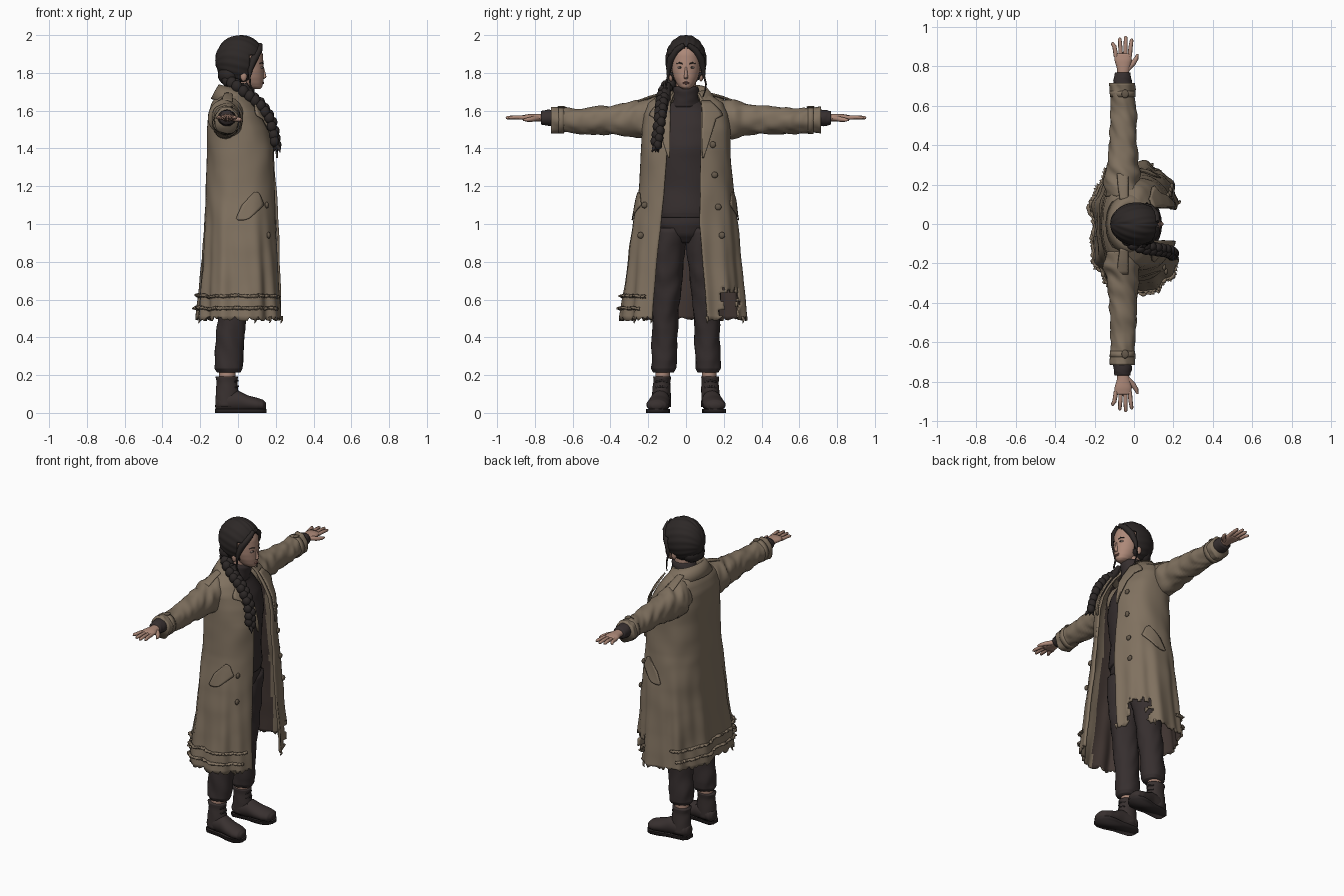
import bpy, bmesh, math, random
from mathutils import Vector, noise

if "Cube" in bpy.data.objects:
    bpy.data.objects.remove(bpy.data.objects["Cube"])
random.seed(4)
PI = math.pi

def mat(name, r, g, b):
    m = bpy.data.materials.new(name)
    m.diffuse_color = (r, g, b, 1)
    m.use_nodes = True
    m.node_tree.nodes["Principled BSDF"].inputs["Base Color"].default_value = m.diffuse_color
    return m

COAT = mat("coat_tan", .215, .165, .115)
LINING = mat("lining_brown", .055, .038, .033)
CLOTH = mat("dark_cloth", .037, .028, .028)
HAIR = mat("hair_black", .026, .021, .02)
SKIN = mat("skin", .42, .25, .19)
BOOT = mat("boot_leather", .04, .03, .029)
SOLE = mat("sole_dark", .028, .022, .022)
LIPS = mat("lips", .3, .14, .115)
WHITE = mat("eye_white", .45, .35, .31)
BUTTON = mat("button_brown", .13, .1, .07)

def add(name, bm, *mats, recalc=True):
    if recalc:
        bmesh.ops.recalc_face_normals(bm, faces=bm.faces)
    for f in bm.faces:
        f.smooth = True
    me = bpy.data.meshes.new(name)
    bm.to_mesh(me)
    bm.free()
    for m in mats:
        me.materials.append(m)
    ob = bpy.data.objects.new(name, me)
    bpy.context.collection.objects.link(ob)
    return ob

def solid(ob, t, off=-1, moff=0):
    s = ob.modifiers.new("thickness", 'SOLIDIFY')
    s.thickness, s.offset, s.material_offset = t, off, moff
    return ob

def lerp_rows(rows, t):
    """Row of numbers at key t, linear between the given rows."""
    if t <= rows[0][0]: return rows[0]
    for a, b in zip(rows, rows[1:]):
        if t <= b[0]:
            f = (t - a[0]) / (b[0] - a[0])
            return tuple(p + (q - p) * f for p, q in zip(a, b))
    return rows[-1]

def grid(bm, pts, wrap):
    vs = [[bm.verts.new(p) for p in row] for row in pts]
    n = len(vs[0])
    for a, b in zip(vs, vs[1:]):
        for j in range(n if wrap else n - 1):
            k = (j + 1) % n
            bm.faces.new((a[j], a[k], b[k], b[j]))
    return vs

def tube(name, m, rows, axis='Z', n=24, k=4, wr=0.0, freq=18):
    """Loft of ellipses; row = (position, centre1, centre2, radius1, radius2)."""
    rows = sorted(rows)
    pts = []
    keys = [a[0] + (b[0] - a[0]) * i / k for a, b in zip(rows, rows[1:]) for i in range(k)] + [rows[-1][0]]
    for t in keys:
        t, c1, c2, r1, r2 = lerp_rows(rows, t)
        ring = []
        for j in range(n):
            a = 2 * PI * j / n
            ca, sa = math.cos(a), math.sin(a)
            w = 1 + wr * noise.noise(Vector((t * freq + ca * 1.5, ca * 1.2, sa * 1.2 + c2)))
            p, q = c1 + r1 * ca * w, c2 + r2 * sa * w
            ring.append({'Z': (p, q, t), 'Y': (p, t, q), 'X': (t, p, q)}[axis])
        pts.append(ring)
    bm = bmesh.new()
    vs = grid(bm, pts, True)
    bm.faces.new(vs[0]); bm.faces.new(vs[-1])
    return add(name, bm, m)

def ball(name, m, c, r, seg=16):
    bm = bmesh.new()
    bmesh.ops.create_uvsphere(bm, u_segments=seg, v_segments=seg // 2 + 2, radius=1)
    for v in bm.verts:
        v.co = Vector([c[i] + v.co[i] * r[i] for i in range(3)])
    return add(name, bm, m)

def strand(name, m, pts, radii):
    cu = bpy.data.curves.new(name, 'CURVE')
    cu.dimensions, cu.bevel_depth, cu.bevel_resolution, cu.use_fill_caps = '3D', 1, 2, True
    sp = cu.splines.new('POLY')
    sp.points.add(len(pts) - 1)
    for p, co, r in zip(sp.points, pts, radii):
        p.co, p.radius = (*co, 1), r
    tmp = bpy.data.objects.new(name + "_path", cu)
    bpy.context.collection.objects.link(tmp)
    bpy.context.view_layer.update()
    me = bpy.data.meshes.new_from_object(tmp.evaluated_get(bpy.context.evaluated_depsgraph_get()))
    bpy.data.objects.remove(tmp)
    bm = bmesh.new(); bm.from_mesh(me)
    return add(name, bm, m)

# ---- coat surface: z, back x, front x, half width, opening at -y, opening at +y
ROWS = [(.50, -.215, .243, .33, .16, .135), (.62, -.205, .235, .318, .155, .12), (.8, -.192, .225, .3, .145, .1),
        (1.0, -.178, .213, .28, .13, .075), (1.2, -.168, .205, .248, .115, .075), (1.4, -.165, .195, .236, .1, .08),
        (1.5, -.165, .172, .232, .1, .08), (1.58, -.158, .13, .225, .09, .08), (1.64, -.14, .09, .2, .08, .08),
        (1.68, -.115, .06, .14, .07, .07), (1.70, -.1, .05, .1, .06, .06)]
E = 2.5
def spow(v, e): return math.copysign(abs(v) ** e, v)
def surf(th, z, off=0.0):
    _, xb, xf, hw, _, _ = lerp_rows(ROWS, z)
    low = max(0, min(1, (1.15 - z) / .65))
    off += low * (.010 * math.sin(9 * th + 1) + .006 * math.sin(17 * th + 4 * z))
    off += .006 * noise.noise(Vector((th * 2, z * 7, 3)))
    x = (xb + xf) / 2 + ((xf - xb) / 2 + off) * spow(math.cos(th), 2 / E)
    return Vector((x, -.018 * low + (hw + off) * spow(math.sin(th), 2 / E), z))
def th_y(y, z):                      # front angle for a given y
    return math.asin(spow(max(-.97, min(.97, y / lerp_rows(ROWS, z)[3])), E / 2))
def th_x(x, z, s):                   # side angle for a given x
    _, xb, xf, *_ = lerp_rows(ROWS, z)
    return s * math.acos(spow((2 * x - xb - xf) / (xf - xb), E / 2))

NC, NR = 120, 80
pts = []
for i in range(NR + 1):
    z = .5 + 1.2 * i / NR
    row = lerp_rows(ROWS, z)
    a, b = th_y(row[5], z), 2 * PI + th_y(-row[4], z)
    ring = []
    for j in range(NC + 1):
        p = surf(a + (b - a) * j / NC, z)
        if i == 0: p.z += random.uniform(-.014, .012)
        ring.append(p)
    pts.append(ring)
bm = bmesh.new()
grid(bm, pts, False)
for f in bm.faces:                   # front panels are faced in coat cloth, the back is lined
    f.material_index = 2 if f.calc_center_median().x > .04 else 0
torn = [f for f in bm.faces if (c := f.calc_center_median()).x > .0 and c.z < .645 + .04 * noise.noise(c * 40)
        and .19 < c.y + .03 * noise.noise(c * 33) < .285]
bmesh.ops.delete(bm, geom=torn, context='FACES')
solid(add("coat_body", bm, COAT, LINING, COAT, COAT, recalc=False), .012, -1, 1)

# frayed bands and hanging threads at the hem
for zb, a0, a1 in ((.62, 112, 328), (.555, 120, 322)):
    rows = [[], [], [], []]
    for j in range(150):
        th = math.radians(a0 + (a1 - a0) * j / 149)
        dz, o = .008 * noise.noise(Vector((th * 4, zb, 0))), random.uniform(.002, .02)
        for k, (h, f) in enumerate(((.005, .1), (.002, 1), (-.002, 1), (-.008, .1))):
            p = surf(th, zb, .002 + o * f)
            p.z += dz + h + random.uniform(-.003, .003)
            rows[k].append(p)
    bm = bmesh.new()
    grid(bm, rows, False)
    solid(add("frayed_band", bm, COAT, recalc=False), .003)
for d in (18, 75, 205, 310):
    th = math.radians(d)
    p = surf(th, .51)
    strand("hem_thread", COAT, [p, p + Vector((.004, .006, -.02)), p + Vector((-.003, .002, -.035))], (.009, .006, .002))

def patch(name, rows, fn, off=.012, t=.009, m=COAT):
    """Flap on the coat; row = (z, from, to), fn turns (value, z) into an angle."""
    z0, z1 = rows[0][0], rows[-1][0]
    pts = []
    for i in range(17):
        z, a, b = lerp_rows(rows, z0 + (z1 - z0) * i / 16)
        pts.append([surf(fn(a + (b - a) * j / 6, z), z, off) for j in range(7)])
    bm = bmesh.new()
    grid(bm, pts, False)
    solid(add(name, bm, m), t, 0)

for s in (1, -1):
    # lapels, pockets, buttons, epaulettes
    patch("lapel", [(1.35, .08, .088), (1.56, .078, .15), (1.567, .078, .185), (1.6, .078, .172), (1.65, .075, .12)],
          lambda v, z: th_y(s * v, z), .016)
    patch("pocket_welt", [(1.02, .0, .03), (1.03, -.01, .06), (1.1, .02, .135), (1.16, .075, .11), (1.17, .085, .095)],
          lambda v, z: th_x(v, z, s), .006, .006)
    for y, z in (((.14, 1.42), (.15, 1.26), (.17, 1.09), (.19, .94)) if s > 0 else ((-.215, 1.1), (-.23, .94))):
        p = surf(th_y(y, z), z, .004)
        ball("button", BUTTON, p, (.01, .017, .017))
    tube("epaulette", COAT, [(s * .12, -.05, 1.69, .022, .008), (s * .19, -.055, 1.672, .027, .008),
                             (s * .255, -.058, 1.648, .029, .008)], 'Y', 12)

    # sleeves with creases, cuff straps and inner cuffs
    tube("sleeve", COAT, [(s * .14, -.055, 1.565, .085, .105), (s * .22, -.06, 1.555, .092, .105), (s * .3, -.058, 1.552, .08, .09),
                          (s * .42, -.055, 1.55, .07, .074), (s * .55, -.055, 1.547, .066, .068),
                          (s * .63, -.058, 1.549, .06, .066), (s * .715, -.06, 1.55, .064, .07)], 'Y', 32, 8, .16, 20)
    tube("cuff_strap", COAT, [(s * .645, -.058, 1.549, .064, .07), (s * .675, -.059, 1.55, .066, .072)], 'Y', 28, 2, .05)
    ball("cuff_buckle", BUTTON, (-.045, s * .66, 1.619), (.018, .022, .007))
    tube("inner_cuff", CLOTH, [(s * .69, -.058, 1.56, .05, .046), (s * .74, -.058, 1.562, .046, .042),
                               (s * .768, -.057, 1.562, .04, .035)], 'Y', 20, 4, .1, 60)
    # hands, palm down
    tube("palm", SKIN, [(s * .75, -.056, 1.562, .028, .021), (s * .79, -.054, 1.563, .033, .02),
                        (s * .83, -.055, 1.564, .044, .018), (s * .865, -.056, 1.563, .042, .013)], 'Y', 16)
    for x0, x1, tip in ((-.091, -.108, .922), (-.067, -.072, .945), (-.044, -.042, .954), (-.022, -.012, .94)):
        strand("finger", SKIN, [(x0, s * .85, 1.563), ((x0 + x1) / 2, s * .9, 1.565), (x1, s * (tip - .008), 1.563), (x1, s * tip, 1.562)],
               (.0115, .0105, .009, .004))
    strand("thumb", SKIN, [(-.035, s * .785, 1.56), (-.005, s * .815, 1.555), (.012, s * .84, 1.552), (.018, s * .862, 1.551)],
           (.015, .014, .011, .005))

    # legs, ankles and boots
    tube("trouser_leg", CLOTH, [(.215, -.048, s * .118, .062, .055), (.235, -.05, s * .118, .075, .066), (.28, -.047, s * .115, .077, .067),
                                (.42, -.04, s * .112, .076, .066), (.55, -.025, s * .108, .08, .07), (.75, -.01, s * .1, .092, .084),
                                (.98, .0, s * .085, .11, .095)], 'Z', 28, 8, .12, 12)
    tube("ankle", SKIN, [(.15, -.058, s * .125, .042, .038), (.24, -.055, s * .122, .044, .04)])
    tube("boot_shaft", BOOT, [(.03, -.06, s * .132, .06, .052), (.1, -.057, s * .13, .06, .05), (.16, -.058, s * .128, .055, .045),
                              (.193, -.06, s * .127, .06, .048)], 'Z', 24, 4, .06)
    tube("boot_foot", BOOT, [(-.118, s * .128, .05, .025, .03), (-.1, s * .129, .05, .045, .042), (-.05, s * .132, .06, .052, .055),
                             (0, s * .137, .062, .052, .056), (.05, s * .144, .05, .058, .043), (.1, s * .15, .043, .06, .037),
                             (.132, s * .154, .04, .05, .03), (.148, s * .156, .038, .025, .016)], 'X', 24)
    bm = bmesh.new()                                   # sole outline
    out = [(-.122, .025), (-.1, .046), (0, .048), (.06, .06), (.11, .06), (.14, .042), (.152, .018)]
    ring = [(x, w) for x, w in out] + [(x, -w) for x, w in reversed(out)]
    yc = lambda x: s * (.13 + (x + .12) * .1)
    grid(bm, [[(x, yc(x) + w, z) for x, w in ring] for z in (0, .02)], True)
    bmesh.ops.contextual_create(bm, geom=[e for e in bm.edges if all(v.co.z < .01 for v in e.verts)])
    add("boot_sole", bm, SOLE)
    for z, x in ((.1, .006), (.135, -.003), (.165, -.005)):
        strand("boot_lace", SOLE, [(x - .012, s * .13 - .03, z), (x + .004, s * .13, z + .006), (x - .012, s * .13 + .03, z)], (.005,) * 3)

    # facial features and loose locks
    ball("eye", WHITE, (.122, s * .032, 1.828), (.011, .014, .006))
    ball("iris", HAIR, (.128, s * .031, 1.829), (.006, .006, .006))
    strand("eyebrow", HAIR, [(.134, s * .018, 1.848), (.129, s * .034, 1.854), (.114, s * .05, 1.849)], (.003, .0035, .002))
    ball("ear", SKIN, (.03, s * .08, 1.785), (.018, .013, .03))
    strand("face_lock", HAIR, [(.118, s * .01, 1.95), (.112, s * .05, 1.92), (.083, s * .081, 1.87), (.066, s * .092, 1.82), (.06, s * .096, 1.77)],
           (.012, .018, .021, .014, .005))
    strand("loose_wisp", HAIR, [(.06, s * .094, 1.79), (.065, s * .106, 1.74), (.07, s * .1, 1.7), (.075, s * .088, 1.67)],
           (.006, .005, .004, .002))

# coat collar folded round the neck
prof = [(.085, 1.66), (.09, 1.722), (.102, 1.735), (.125, 1.7), (.15, 1.662)]
bm = bmesh.new()
grid(bm, [[(-.02 + r * .8 * math.cos(a), r * 1.1 * math.sin(a), z - .02 * (1 + math.cos(a)))
           for a in (math.radians(38 + 284 * j / 40) for j in range(41))] for r, z in prof], False)
solid(add("coat_collar", bm, COAT), .009, 0)

# sweater with roll neck, and trouser hips
tube("sweater", CLOTH, [(1.035, .0, 0, .125, .17), (1.06, .0, 0, .13, .175), (1.2, .0, 0, .12, .165), (1.4, .005, 0, .135, .18),
                        (1.52, -.01, 0, .12, .18), (1.61, -.02, 0, .085, .13), (1.655, -.01, 0, .07, .08)], 'Z', 32, 5, .05, 12)
tube("roll_neck", CLOTH, [(1.62, -.01, 0, .078, .085), (1.66, .005, 0, .072, .074), (1.71, .015, 0, .072, .07), (1.727, .018, 0, .065, .063)],
     'Z', 28, 4, .06, 40)
tube("hips", CLOTH, [(.9, 0, 0, .06, .06), (.94, 0, 0, .095, .13), (1.0, 0, 0, .118, .17), (1.07, 0, 0, .115, .165)], 'Z', 28, 4, .04)

# head
tube("face", SKIN, [(1.716, .096, 0, .022, .018), (1.726, .084, 0, .044, .036), (1.745, .073, 0, .06, .05), (1.775, .063, 0, .073, .064),
                    (1.81, .058, 0, .078, .073), (1.85, .052, 0, .083, .077), (1.9, .045, 0, .086, .078), (1.95, .035, 0, .075, .066)], 'Z', 32)
tube("neck", SKIN, [(1.68, .012, 0, .055, .055), (1.77, .025, 0, .055, .052)])
tube("nose", SKIN, [(1.768, .132, 0, .006, .008), (1.775, .134, 0, .015, .012), (1.783, .134, 0, .016, .01), (1.83, .128, 0, .009, .006)], 'Z', 14)
ball("upper_lip", LIPS, (.131, 0, 1.75), (.008, .02, .0035))
ball("lower_lip", LIPS, (.13, 0, 1.744), (.008, .016, .0045))

# hair cap with centre parting, cut open round the face
bm = bmesh.new()
bmesh.ops.create_uvsphere(bm, u_segments=80, v_segments=48, radius=1)
for v in bm.verts:
    d = v.co.copy()
    g = 1 + .012 * math.sin(22 * math.atan2(d.z + .3, abs(d.y) + .15) + 5 * d.x) - .02 * math.exp(-(d.y / .05) ** 2) * (d.z > 0)
    v.co = Vector((.012 + .132 * d.x * g, .109 * d.y * g, 1.868 + .133 * d.z * g))
bmesh.ops.delete(bm, geom=[v for v in bm.verts if v.co.x > .065 and v.co.z < 1.935 - .5 * abs(v.co.y)
                           and v.co.x > .065 + .3 * max(0, v.co.z - 1.87)], context='VERTS')
solid(add("hair_cap", bm, HAIR), .012)
ball("nape_hair", HAIR, (-.045, -.01, 1.79), (.062, .082, .06), 20)

# braid drawn over one shoulder
path = [(0, -.05, -.05, 1.76), (.15, -.01, -.095, 1.735), (.3, .05, -.12, 1.69), (.5, .12, -.13, 1.635),
        (.7, .172, -.138, 1.56), (.85, .193, -.148, 1.48), (1, .2, -.158, 1.42)]
for i in range(24):
    t, x, y, z = lerp_rows(path, i / 23)
    k = (1 if i % 2 else -1) * .009
    ball("braid_knot", HAIR, (x + k * .6, y + k, z), (.03 - .005 * t, .028 - .005 * t, .034 - .006 * t), 14)
for dx, dy in ((0, 0), (.012, -.012), (-.012, .01)):
    strand("braid_tail", HAIR, [(.2, -.155, 1.42), (.206 + dx, -.16 + dy, 1.4), (.205 + dx * 1.5, -.162 + dy * 1.5, 1.38)], (.014, .01, .002))
strand("shoulder_lock", HAIR, [(.03, -.1, 1.74), (.08, -.105, 1.66), (.125, -.11, 1.58), (.165, -.12, 1.5)], (.02, .022, .018, .008))
